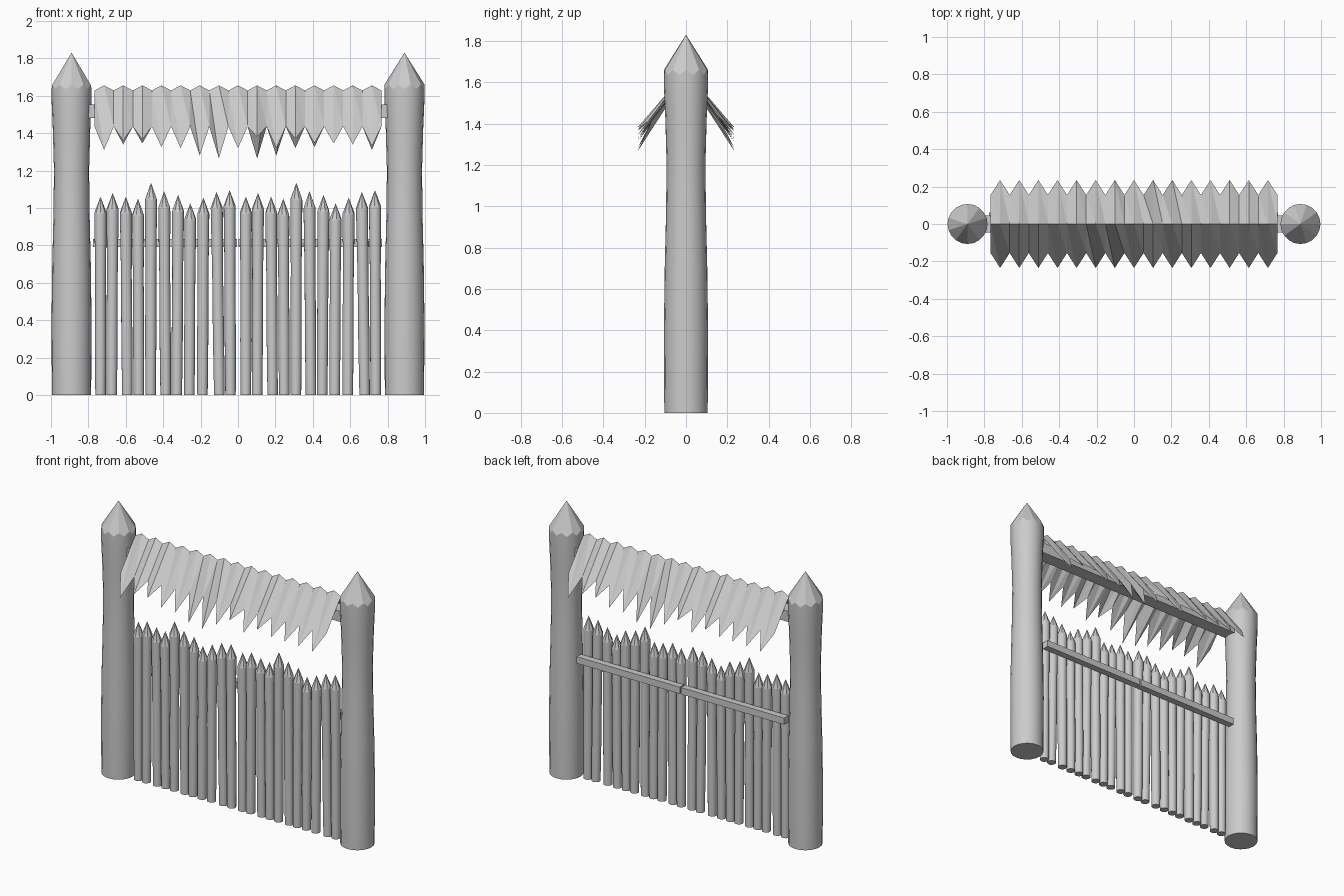
import bpy, bmesh, math
from mathutils import Vector

if "Cube" in bpy.data.objects:
    bpy.data.objects.remove(bpy.data.objects["Cube"])


def finish(bm, name):
    bmesh.ops.recalc_face_normals(bm, faces=bm.faces)
    me = bpy.data.meshes.new(name)
    bm.to_mesh(me)
    bm.free()
    ob = bpy.data.objects.new(name, me)
    bpy.context.collection.objects.link(ob)
    return ob


def sharpened_log(name, foot, top, profile, facets, apex_z, high_z, low_z, phase=0.0):
    """Round log with a whittled, faceted point. profile = (z, radius) rows.
    The last ring is scalloped: facet edges reach higher than facet middles."""
    bm = bmesh.new()
    n = facets * 2
    foot, top = Vector(foot), Vector(top)

    def centre(z):
        return foot.lerp(top, z / apex_z)

    rings = []
    rows = list(profile) + [(None, profile[-1][1])]
    for z, r in rows:
        ring = []
        for i in range(n):
            a = phase + 2 * math.pi * i / n
            zz = z if z is not None else (high_z if i % 2 == 0 else low_z)
            c = centre(zz)
            ring.append(bm.verts.new((c.x + r * math.cos(a), c.y + r * math.sin(a), zz)))
        rings.append(ring)
    for lo, hi in zip(rings, rings[1:]):
        for i in range(n):
            j = (i + 1) % n
            bm.faces.new((lo[i], lo[j], hi[j], hi[i])).smooth = True
    bm.faces.new(rings[0])
    tip = bm.verts.new((top.x, top.y, apex_z))
    last = rings[-1]
    for i in range(0, n, 2):
        bm.faces.new((last[i], last[i + 1], last[(i + 2) % n], tip))
    return finish(bm, name)


def box(name, x0, x1, y0, y1, z0, z1):
    bm = bmesh.new()
    bmesh.ops.create_cube(bm, size=1)
    for v in bm.verts:
        v.co = ((x0 + x1) / 2 + v.co.x * (x1 - x0),
                (y0 + y1) / 2 + v.co.y * (y1 - y0),
                (z0 + z1) / 2 + v.co.z * (z1 - z0))
    return finish(bm, name)


# Gate posts
post_profile = [(0, 0.105), (0.4, 0.107), (0.7, 0.103), (0.95, 0.097),
                (1.2, 0.094), (1.42, 0.100), (1.58, 0.107)]
for side, label in ((-1, "left"), (1, "right")):
    sharpened_log(f"{label}_post", (side * 0.89, 0, 0), (side * 0.89, 0, 0),
                  post_profile, 10, 1.83, 1.66, 1.635,
                  phase=-math.pi / 2 if side < 0 else 0)

# Two identical gate leaves of 11 stakes: foot x, tip x, tip z
stakes = [(-0.735, -0.735, 1.06), (-0.675, -0.67, 1.08), (-0.592, -0.60, 1.06),
          (-0.53, -0.535, 1.05), (-0.467, -0.465, 1.135), (-0.387, -0.395, 1.09),
          (-0.327, -0.32, 1.07), (-0.26, -0.255, 1.025), (-0.19, -0.185, 1.055),
          (-0.10, -0.115, 1.085), (-0.04, -0.045, 1.095)]
for dx, label in ((0, "left"), (0.777, "right")):
    for k, (xf, xt, h) in enumerate(stakes):
        s = h - 0.09
        sharpened_log(f"{label}_stake_{k + 1}", (xf + dx, -0.01, 0), (xt + dx, -0.01, 0),
                      [(0, 0.028), (0.3 * s, 0.030), (0.65 * s, 0.029), (0.95 * s, 0.032)],
                      8, h, s + 0.006, s - 0.004, phase=k * 0.7)
    box(f"{label}_back_rail", dx - 0.775, dx - 0.006, 0.018, 0.062, 0.79, 0.835)

# Beam carrying the roof
box("roof_beam", -0.81, 0.81, -0.045, 0.045, 1.48, 1.552)

# Pleated roof with pointed shingles; back slope is the front turned half round
tips = [1.31, 1.36, 1.365, 1.325, 1.32, 1.28, 1.265, 1.32,
        1.38, 1.32, 1.37, 1.345, 1.345, 1.34, 1.33]
count = len(tips) * 2 + 1
half = 0.767
bm = bmesh.new()
for turn in (-1, 1):
    pairs = []
    for i in range(count):
        x = -half + 2 * half * i / (count - 1)
        peak = i % 2 == 1
        y, z = (0.235, tips[i // 2]) if peak else (0.155, 1.435)
        pairs.append((bm.verts.new((-turn * x, 0, 1.655 if peak else 1.628)),
                      bm.verts.new((-turn * x, turn * y, z))))
    for (a, b), (c, d) in zip(pairs, pairs[1:]):
        # split each pleat in two so every face stays flat
        bm.faces.new((a, b, d))
        bm.faces.new((a, d, c))
bmesh.ops.remove_doubles(bm, verts=bm.verts, dist=0.0005)
roof = finish(bm, "shingle_roof")
